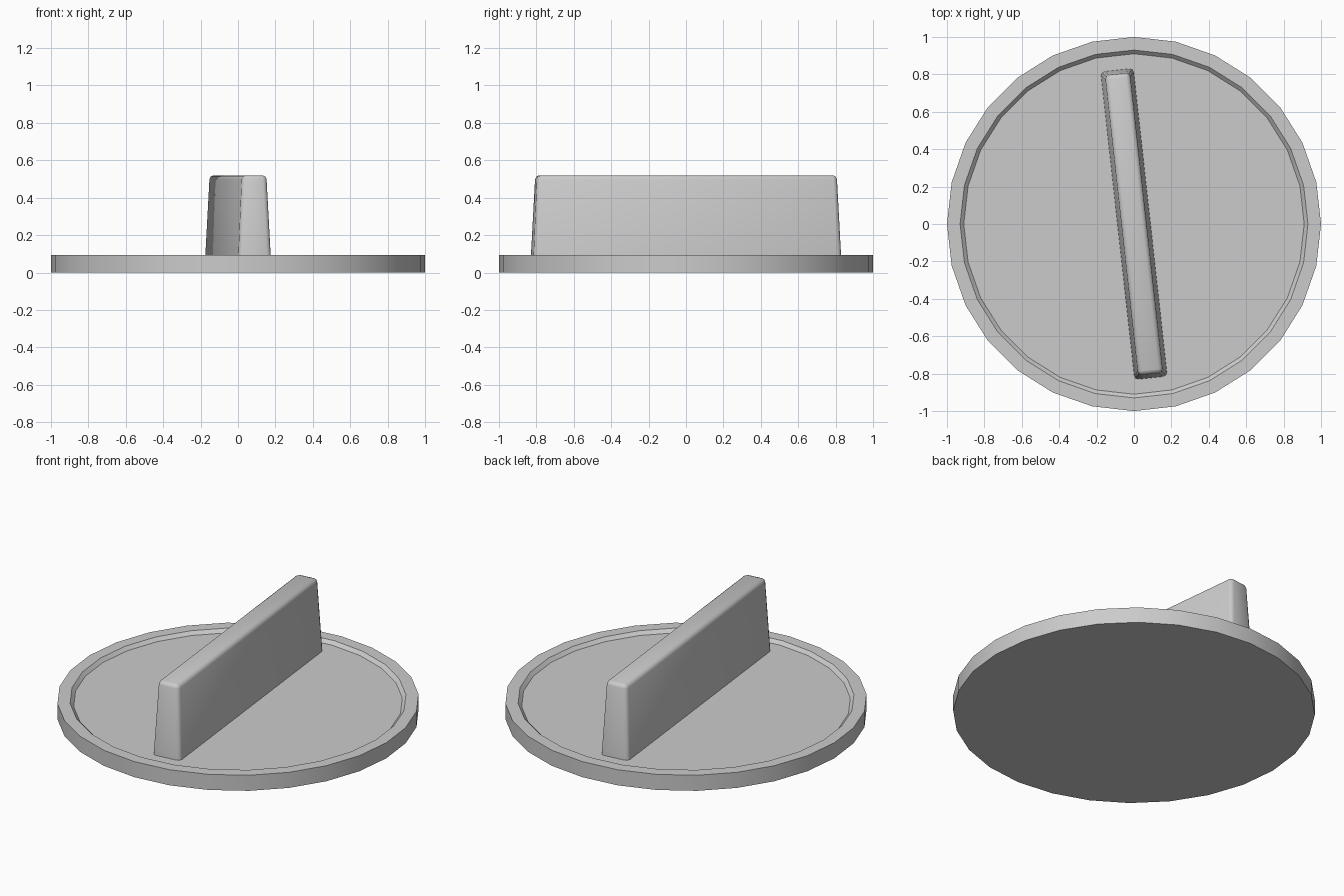
import bpy, bmesh
from math import sin, cos, pi, radians

if "Cube" in bpy.data.objects:
    bpy.data.objects.remove(bpy.data.objects["Cube"])

SIDES = 28


def add_object(name, bm, angle):
    bmesh.ops.recalc_face_normals(bm, faces=bm.faces[:])
    mesh = bpy.data.meshes.new(name)
    bm.to_mesh(mesh)
    bm.free()
    ob = bpy.data.objects.new(name, mesh)
    bpy.context.collection.objects.link(ob)
    bpy.ops.object.select_all(action='DESELECT')
    ob.select_set(True)
    bpy.context.view_layer.objects.active = ob
    bpy.ops.object.shade_smooth_by_angle(angle=radians(angle))
    return ob


# Round base: lathed rim profile around a slightly sunken floor
bm = bmesh.new()
profile = [(1.0, 0.0), (1.0, 0.095), (0.93, 0.095), (0.91, 0.075)]
rings = [[bm.verts.new((r * cos(2 * pi * i / SIDES), r * sin(2 * pi * i / SIDES), z))
          for i in range(SIDES)] for r, z in profile]
for low, high in zip(rings, rings[1:]):
    for i in range(SIDES):
        j = (i + 1) % SIDES
        bm.faces.new((low[i], low[j], high[j], high[i]))
bm.faces.new(rings[0][::-1])
bm.faces.new(rings[-1])
add_object("round_base", bm, 30)

# Grip: tapered bar with softened corners and top, turned slightly
bm = bmesh.new()
bmesh.ops.create_cube(bm, size=2)
for v in bm.verts:
    top = v.co.z > 0
    v.co.x *= 0.066 if top else 0.088
    v.co.y *= 0.806 if top else 0.828
    v.co.z = 0.52 if top else 0.07
edges = [e for e in bm.edges if any(v.co.z > 0.3 for v in e.verts)]
bmesh.ops.bevel(bm, geom=edges, offset=0.022, segments=2, profile=0.5, affect='EDGES')
grip = add_object("grip", bm, 50)
grip.rotation_euler.z = radians(6.3)
